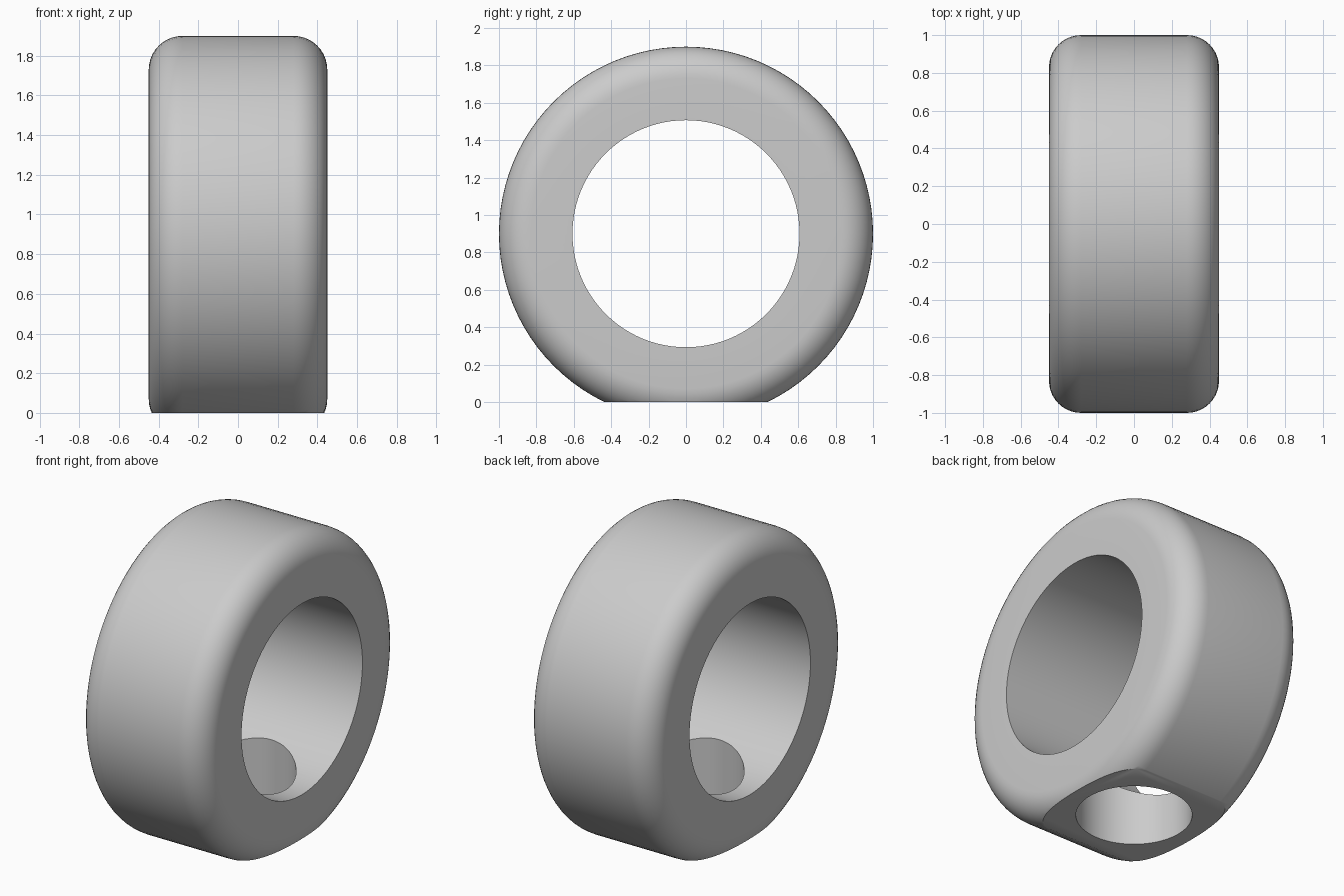
import bpy, bmesh, math

if "Cube" in bpy.data.objects:
    bpy.data.objects.remove(bpy.data.objects["Cube"])

R_OUT, R_IN, HALF_W, FILLET, CENTRE_Z = 1.0, 0.607, 0.45, 0.17, 0.9
SEGMENTS = 96

# Ring cross-section as (x, radius): square bore edges, rounded outer edges
profile = [(-HALF_W, R_IN)]
for side, start in ((-1, 180), (1, 90)):
    for i in range(11):
        a = math.radians(start - 9 * i)
        profile.append((side * (HALF_W - FILLET) + FILLET * math.cos(a),
                        R_OUT - FILLET + FILLET * math.sin(a)))
profile.append((HALF_W, R_IN))

# Ring turned around the x axis
bm = bmesh.new()
loops = []
for s in range(SEGMENTS):
    t = 2 * math.pi * s / SEGMENTS
    loops.append([bm.verts.new((x, r * math.sin(t), CENTRE_Z + r * math.cos(t)))
                  for x, r in profile])
n = len(profile)
for s in range(SEGMENTS):
    a, b = loops[s], loops[(s + 1) % SEGMENTS]
    for i in range(n):
        j = (i + 1) % n
        bm.faces.new((a[i], a[j], b[j], b[i]))

# Flat foot: slice off everything below the ground and cap it
cut = bmesh.ops.bisect_plane(bm, geom=bm.verts[:] + bm.edges[:] + bm.faces[:],
                             plane_co=(0, 0, 0), plane_no=(0, 0, 1),
                             clear_inner=True)
rim = [e for e in cut["geom_cut"] if isinstance(e, bmesh.types.BMEdge)]
bmesh.ops.contextual_create(bm, geom=rim)
bmesh.ops.recalc_face_normals(bm, faces=bm.faces[:])
mesh = bpy.data.meshes.new("ring")
bm.to_mesh(mesh)
bm.free()
ring = bpy.data.objects.new("ring", mesh)
bpy.context.collection.objects.link(ring)

# Round hole through the foot into the bore
bpy.ops.mesh.primitive_cylinder_add(vertices=64, radius=0.335, depth=1.2,
                                    location=(0, 0, 0.3))
cutter = bpy.context.object
cutter.name = "foot_hole_cutter"
cutter.hide_render = True
mod = ring.modifiers.new("foot_hole", "BOOLEAN")
mod.operation = "DIFFERENCE"
mod.solver = "EXACT"
mod.object = cutter

bpy.ops.object.select_all(action="DESELECT")
ring.select_set(True)
bpy.context.view_layer.objects.active = ring
bpy.ops.object.modifier_apply(modifier=mod.name)
bpy.data.objects.remove(cutter, do_unlink=True)
bpy.ops.object.shade_smooth_by_angle(angle=math.radians(30))
